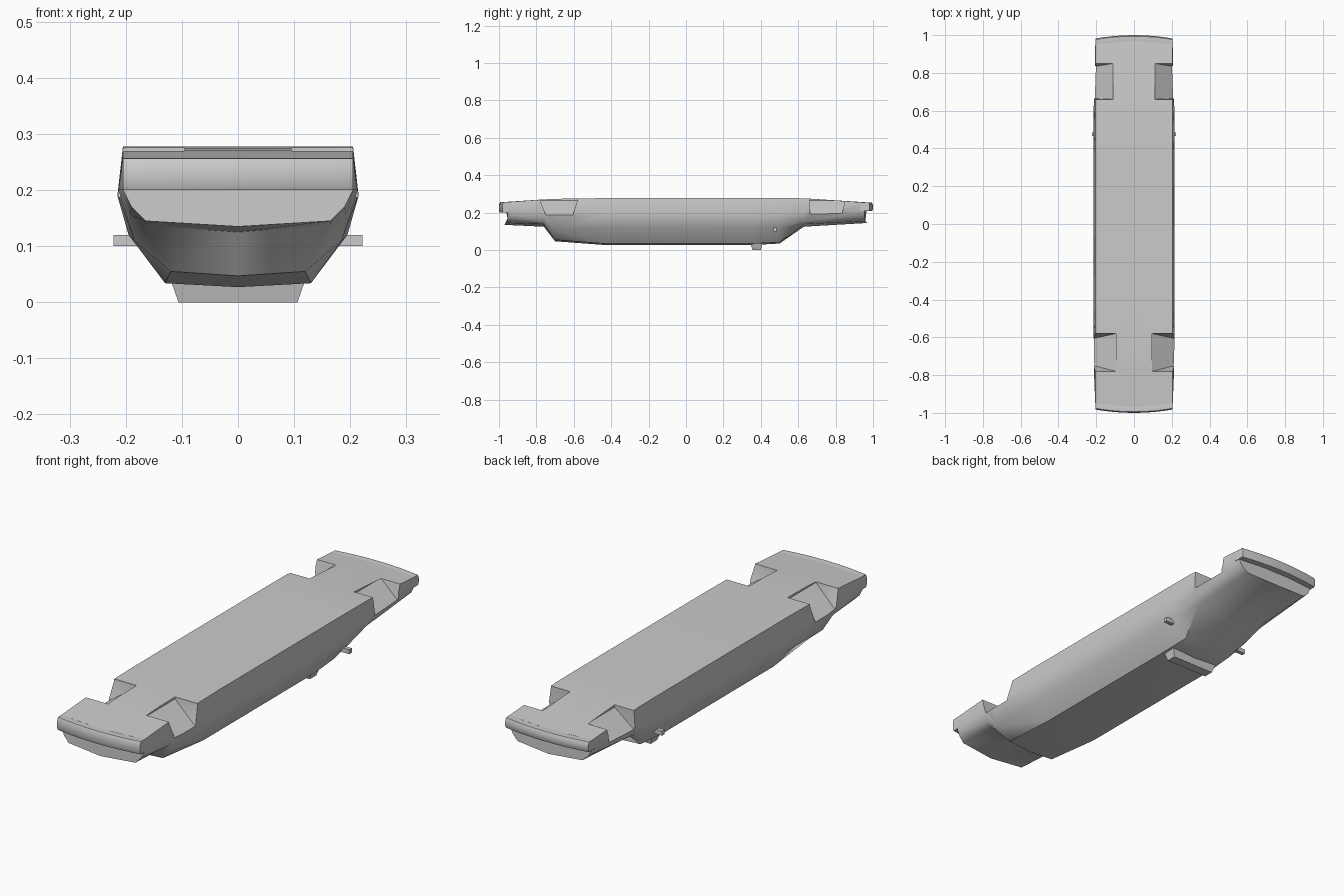
import bpy
import bmesh
from math import radians

cube = bpy.data.objects.get("Cube")
if cube:
    bpy.data.objects.remove(cube, do_unlink=True)

TOP_WIDTH = 0.205
END_BOW = 0.018

grey = bpy.data.materials.new("plain_grey")
grey.use_nodes = True
grey.diffuse_color = (0.6, 0.6, 0.6, 1)
shader = next(n for n in grey.node_tree.nodes if n.type == "BSDF_PRINCIPLED")
shader.inputs["Base Color"].default_value = grey.diffuse_color


def finish(name, bm):
    """Turn a bmesh into a named object with the shared material."""
    bmesh.ops.recalc_face_normals(bm, faces=bm.faces)
    mesh = bpy.data.meshes.new(name)
    bm.to_mesh(mesh)
    bm.free()
    mesh.materials.append(grey)
    obj = bpy.data.objects.new(name, mesh)
    bpy.context.collection.objects.link(obj)
    return obj


def loft(name, rings):
    """Skin a row of closed rings and cap both ends."""
    bm = bmesh.new()
    rows = [[bm.verts.new(point) for point in ring] for ring in rings]
    for first, second in zip(rows, rows[1:]):
        for i in range(len(first)):
            j = (i + 1) % len(first)
            bm.faces.new((first[i], first[j], second[j], second[i]))
    bm.faces.new(rows[0])
    bm.faces.new(rows[-1])
    return finish(name, bm)


def convex(name, points):
    """Make a solid from the outer corners of a part."""
    bm = bmesh.new()
    verts = [bm.verts.new(point) for point in points]
    result = bmesh.ops.convex_hull(bm, input=verts)
    spare = {g for g in result["geom_interior"] if isinstance(g, bmesh.types.BMVert)}
    bmesh.ops.delete(bm, geom=list(spare), context="VERTS")
    return finish(name, bm)


def smooth(obj, angle):
    bpy.ops.object.select_all(action="DESELECT")
    obj.select_set(True)
    bpy.context.view_layer.objects.active = obj
    bpy.ops.object.shade_smooth_by_angle(angle=radians(angle))


def bowed(x, y):
    """Pull the corners of the two ends back from the centre line."""
    if abs(y) < 0.9:
        return y
    return y - (1 if y > 0 else -1) * END_BOW * (x / TOP_WIDTH) ** 2


def hull_ring(y, top, side, flank, chine, keel):
    half = [(TOP_WIDTH, top), side, flank, chine]
    outline = [(0, top)] + half + [(0, keel)]
    outline += [(-x, z) for x, z in reversed(half)]
    return [(x, bowed(x, y), z) for x, z in outline]


# Hull: y, top height, side, flank and chine points, keel height
belly = ((0.215, 0.19), (0.195, 0.12), (0.13, 0.034), 0.027)
hull = loft("hull", [hull_ring(*section) for section in (
    (-0.97, 0.257, (0.205, 0.2), (0.19, 0.17), (0.165, 0.145), 0.135),
    (-0.76, 0.271, (0.213, 0.2), (0.193, 0.155), (0.165, 0.138), 0.125),
    (-0.7, 0.274, (0.214, 0.19), (0.185, 0.11), (0.12, 0.055), 0.047),
    (-0.43, 0.278, *belly),
    (0.35, 0.278, *belly),
    (0.5, 0.278, (0.215, 0.19), (0.193, 0.12), (0.125, 0.042), 0.035),
    (0.63, 0.277, (0.213, 0.2), (0.192, 0.155), (0.165, 0.138), 0.125),
    (0.97, 0.255, (0.202, 0.21), (0.187, 0.18), (0.16, 0.155), 0.145),
)])


def cut_notch(inner, near, far, floor_near, floor_far, rim):
    """Cut a matching pair of sloped side notches in the deck."""
    for sign in (-1, 1):
        points = []
        for y, low in ((near, floor_near), (far, floor_far)):
            points += [(sign * inner, y, rim), (sign * inner, y, 0.3),
                       (sign * 0.23, y, 0.3), (sign * 0.23, y, rim),
                       (sign * 0.23, low, 0.175)]
        cutter = convex("notch_cutter", points)
        cutter.hide_render = True
        cut = hull.modifiers.new("notch", "BOOLEAN")
        cut.operation = "DIFFERENCE"
        cut.solver = "EXACT"
        cut.object = cutter
        bpy.context.view_layer.objects.active = hull
        bpy.ops.object.modifier_apply(modifier=cut.name)
        bpy.data.objects.remove(cutter, do_unlink=True)


cut_notch(0.095, -0.78, -0.58, -0.745, -0.61, 0.266)
cut_notch(0.11, 0.66, 0.85, 0.665, 0.83, 0.264)
smooth(hull, 35)


# Overhanging lips at both ends
def end_lip(name, sign, bottom, top):
    profile = [(0.95, top - 0.004), (0.97, top), (0.994, top - 0.001),
               (1, top - 0.015), (1, bottom + 0.012), (0.995, bottom),
               (0.95, bottom)]
    rings = []
    for step in range(-4, 5):
        x = TOP_WIDTH * step / 4
        rings.append([(x, bowed(x, sign * y), z) for y, z in profile])
    smooth(loft(name, rings), 50)


end_lip("front_lip", -1, 0.2, 0.2575)
end_lip("rear_lip", 1, 0.21, 0.2555)

# Tapered crossbar under the belly
convex("belly_crossbar", [
    (sign * x, y, z) for sign in (-1, 1)
    for x, y, z in ((0.12, 0.345, 0.04), (0.12, 0.41, 0.04),
                    (0.106, 0.355, 0), (0.106, 0.4, 0))])

# Small side pegs
for side, sign in (("left", 1), ("right", -1)):
    convex(side + "_peg", [
        (sign * x, y, z) for x in (0.18, 0.222)
        for y in (0.467, 0.485) for z in (0.1, 0.12)])
